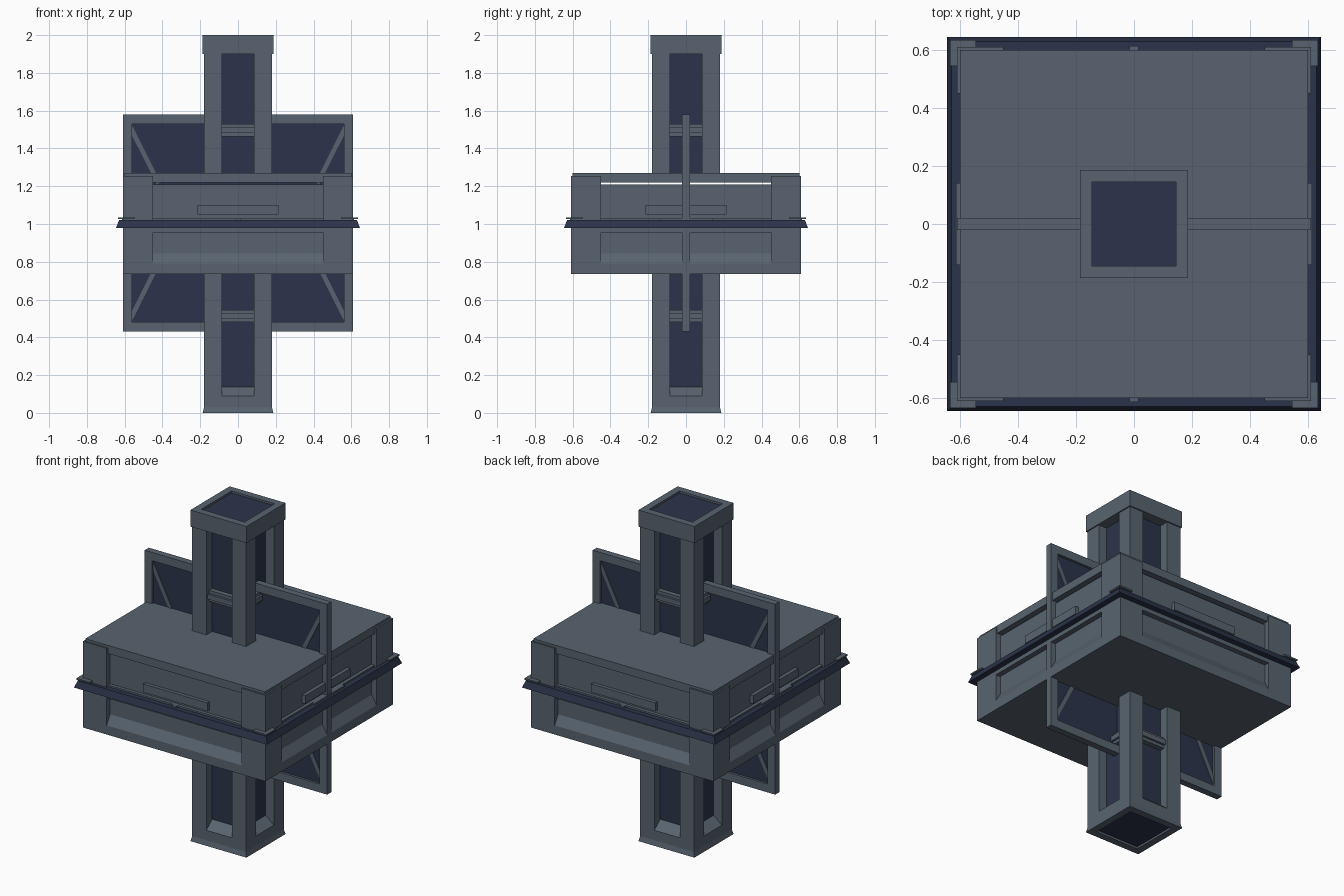
import bpy
import bmesh
from math import pi
from mathutils import Matrix, Vector

cube = bpy.data.objects.get("Cube")
if cube:
    bpy.data.objects.remove(cube, do_unlink=True)


def material(name, rgb):
    mat = bpy.data.materials.new(name)
    mat.use_nodes = True
    mat.diffuse_color = (*rgb, 1)
    mat.node_tree.nodes["Principled BSDF"].inputs["Base Color"].default_value = (*rgb, 1)
    return mat


STEEL = material("slate steel", (0.098, 0.127, 0.162))
GLASS = material("dark blue glass", (0.025, 0.034, 0.069))


def finish(name, bm, *mats):
    bmesh.ops.recalc_face_normals(bm, faces=bm.faces[:])
    mesh = bpy.data.meshes.new(name)
    bm.to_mesh(mesh)
    bm.free()
    for mat in mats:
        mesh.materials.append(mat)
    obj = bpy.data.objects.new(name, mesh)
    bpy.context.collection.objects.link(obj)
    return obj


def add_box(bm, x, y, z):
    """Box from (low, high) ranges."""
    size = [r[1] - r[0] for r in (x, y, z)]
    mid = [(r[0] + r[1]) / 2 for r in (x, y, z)]
    mat = Matrix.Translation(mid) @ Matrix.Diagonal((*size, 1))
    return bmesh.ops.create_cube(bm, size=1, matrix=mat)["verts"]


def box(name, x, y, z, mat):
    bm = bmesh.new()
    add_box(bm, x, y, z)
    return finish(name, bm, mat)


def slab(name, r, z, mat, taper=1.0):
    """Square block centred on the axis, with its top scaled by taper."""
    bm = bmesh.new()
    for v in add_box(bm, (-r, r), (-r, r), z):
        if v.co.z > sum(z) / 2:
            v.co.x *= taper
            v.co.y *= taper
    return finish(name, bm, mat)


def framed_slab(name, r, z, border, direction, taper=1.0):
    """Square block with a sunken glass pane in its top or bottom."""
    bm = bmesh.new()
    for v in add_box(bm, (-r, r), (-r, r), z):
        if v.co.z > sum(z) / 2:
            v.co.x *= taper
            v.co.y *= taper
    bm.normal_update()
    face = next(f for f in bm.faces if f.normal.z * direction > 0.9)
    bmesh.ops.inset_region(bm, faces=[face], thickness=border)
    walls = bmesh.ops.extrude_discrete_faces(bm, faces=[face])["faces"]
    for v in walls[0].verts:
        v.co.z -= 0.012 * direction
    walls[0].material_index = 1
    return finish(name, bm, STEEL, GLASS)


def around(name, build, mat, turns=4):
    """Repeat a front-side piece on all four sides."""
    bm = bmesh.new()
    for i in range(turns):
        part = bmesh.new()
        build(part)
        part.transform(Matrix.Rotation(i * 2 * pi / turns, 4, "Z"))
        tmp = bpy.data.meshes.new("tmp")
        part.to_mesh(tmp)
        part.free()
        bm.from_mesh(tmp)
        bpy.data.meshes.remove(tmp)
    return finish(name, bm, mat)


def corner_posts(name, inner, outer, z):
    return around(name, lambda b: add_box(b, (inner, outer), (-outer, -inner), z), STEEL)


def side_bars(name, half, y, z, mat=STEEL):
    return around(name, lambda b: add_box(b, (-half, half), y, z), mat)


def sills(name, half, outer, inner, low, high):
    """Sloping sill rising from the outer face to a recessed wall."""
    def build(b):
        profile = [(-outer, low), (-inner, high), (-inner, low)]
        face = b.faces.new([b.verts.new((-half, y, z)) for y, z in profile])
        ext = bmesh.ops.extrude_face_region(b, geom=[face])["geom"]
        verts = [g for g in ext if isinstance(g, bmesh.types.BMVert)]
        bmesh.ops.translate(b, verts=verts, vec=(2 * half, 0, 0))
    return around(name, build, STEEL)


# Upper and lower column
R, INNER, PANE = 0.18, 0.085, 0.125
corner_posts("upper_column_posts", INNER, R, (1.23, 1.91))
corner_posts("lower_column_posts", INNER, R, (0.02, 0.75))
slab("upper_column_glass", PANE, (1.23, 1.91), GLASS)
slab("lower_column_glass", PANE, (0.08, 0.75), GLASS)
framed_slab("column_cap", 0.187, (1.9, 2.0), 0.06, 1)
framed_slab("column_foot", 0.187, (0, 0.03), 0.06, -1, R / 0.187)
side_bars("foot_rims", INNER, (-R, -0.12), (0.02, 0.09))
sills("foot_sills", INNER, R, 0.12, 0.09, 0.14)
for label, mid in (("upper", 1.497), ("lower", 0.513)):
    side_bars(label + "_crossbars", INNER, (-0.155, -0.12), (mid - 0.033, mid + 0.033))
    side_bars(label + "_crossbar_ribs", INNER, (-0.168, -0.15), (mid - 0.015, mid + 0.015))

# Central housing
W, WALL, POST = 0.61, 0.578, 0.45
slab("housing_wall", WALL, (0.76, 1.21), STEEL)
slab("housing_floor", W, (0.735, 0.79), STEEL)
sills("housing_sills", POST, W, WALL, 0.79, 0.845)
slab("housing_mid_rim", W, (0.955, 0.99), STEEL)
slab("housing_upper_lip", 0.598, (1.01, 1.03), STEEL)
corner_posts("housing_corner_posts", POST, W, (0.735, 1.255))
slab("housing_roof", 0.6, (1.221, 1.27), STEEL)
side_bars("side_handles", 0.215, (-0.6, -0.57), (1.05, 1.1))

# Belt with corner clips
slab("belt", 0.645, (0.98, 1.02), GLASS, 0.63 / 0.645)


def clip(b):
    add_box(b, (0.545, 0.635), (-0.635, -0.6), (1.026, 1.035))
    add_box(b, (0.6, 0.635), (-0.6, -0.545), (1.026, 1.035))


around("belt_corner_clips", clip, STEEL)
for side, s in (("left", 1), ("right", -1)):
    box(side + "_belt_clip", sorted((s * 0.59, s * 0.614)), (-0.142, 0.142), (1.015, 1.03), STEEL)
for side, s in (("front", -1), ("back", 1)):
    box(side + "_belt_clip", (-0.015, 0.015), sorted((s * 0.59, s * 0.614)), (1.015, 1.03), STEEL)

# Upright fin through the housing
T, LOW, HIGH, EDGE = 0.02, 0.43, 1.58, 0.05
box("fin_glass", (-0.58, 0.58), (-0.006, 0.006), (LOW + 0.02, HIGH - 0.02), GLASS)
bm = bmesh.new()
add_box(bm, (-W, W), (-T, T), (LOW, LOW + EDGE))
add_box(bm, (-W, W), (-T, T), (HIGH - EDGE, HIGH))
for s in (-1, 1):
    add_box(bm, sorted((s * W, s * (W - EDGE))), (-T, T), (LOW + EDGE, HIGH - EDGE))
finish("fin_frame", bm, STEEL)

# Diagonal fin braces
bm = bmesh.new()
for sx in (-1, 1):
    for sz in (-1, 1):
        a = Vector((sx * 0.568, 0, 1.005 + sz * 0.505))
        b = Vector((sx * 0.42, 0, 1.005 + sz * 0.21))
        turn = (b - a).to_track_quat("Z", "Y").to_matrix().to_4x4()
        verts = add_box(bm, (-0.01, 0.01), (-0.012, 0.012), (0, (b - a).length))
        bmesh.ops.transform(bm, verts=verts, matrix=Matrix.Translation(a) @ turn)
finish("fin_braces", bm, STEEL)
